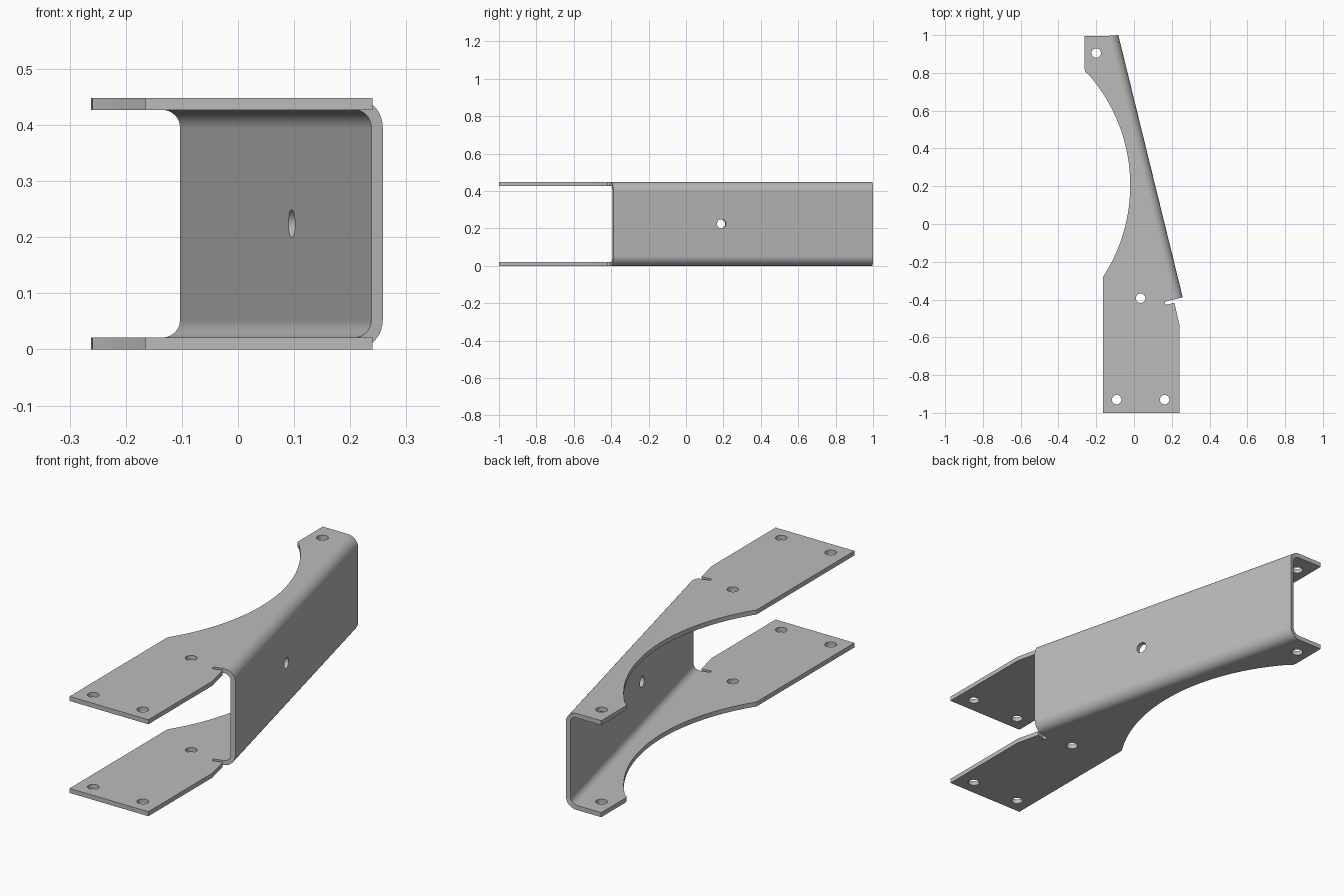
import bpy, bmesh, math
from mathutils import Vector

if "Cube" in bpy.data.objects:
    bpy.data.objects.remove(bpy.data.objects["Cube"])

H, T, R = 0.448, 0.021, 0.052          # height, sheet thickness, outer bend radius
A = Vector((-0.083, 1.0))              # outer web line, back end
B = Vector((0.258, -0.388))            # outer web line, front end
along = (B - A).normalized()
inward = Vector((along.y, -along.x))   # from the web toward the flanges
if inward.x > 0:
    inward.negate()
STEPS = 10


def back_end(d):
    """Point of the back edge at distance d inward from the web."""
    p = A + inward * d
    y = 1.0 - 0.004 * d / R
    return p + along * ((y - p.y) / along.y)


def front_end(d):
    return B + inward * d


# Flange outline, from the front of the bend line round to its back
outline = [front_end(R)]
for i in range(9):                     # round-ended relief slot
    a = math.pi * i / 8
    outline.append(B + inward * (0.09 + 0.009 * math.sin(a))
                   + along * (0.009 - 0.009 * math.cos(a)))
outline.append(B + inward * 0.05 + along * 0.018)
outline += [Vector(p) for p in ((0.24, -0.53), (0.24, -1), (-0.165, -1), (-0.165, -0.285))]
a0, a1 = math.asin(-0.485 / 0.89), math.asin(0.585 / 0.89)
for i in range(41):                    # large scallop
    a = a0 + (a1 - a0) * i / 40
    outline.append(Vector((-0.91 + 0.89 * math.cos(a), 0.205 + 0.89 * math.sin(a))))
outline += [Vector((-0.259, 0.805)), Vector((-0.262, 0.822)), Vector((-0.262, 0.996)), back_end(R)]

# Outer skin: two flanges joined by bends and web
bm = bmesh.new()
profile = []
for i in range(STEPS + 1):
    a = math.pi / 2 * i / STEPS
    profile.append((R - R * math.sin(a), R - R * math.cos(a)))
profile += [(d, H - z) for d, z in reversed(profile)]
rows = [(bm.verts.new((*front_end(d), z)), bm.verts.new((*back_end(d), z))) for d, z in profile]
for (f0, b0), (f1, b1) in zip(rows, rows[1:]):
    bm.faces.new((f0, b0, b1, f1))
for z, (front, back) in ((0, rows[0]), (H, rows[-1])):
    mid = [bm.verts.new((p.x, p.y, z)) for p in outline[1:-1]]
    bm.faces.new([front] + mid + [back])
bmesh.ops.recalc_face_normals(bm, faces=bm.faces[:])
bm.normal_update()
top = max(bm.faces, key=lambda f: f.calc_center_median().z)
if top.normal.z < 0:
    bmesh.ops.reverse_faces(bm, faces=bm.faces[:])
mesh = bpy.data.meshes.new("channel_bracket")
bm.to_mesh(mesh)
bm.free()
bracket = bpy.data.objects.new("channel_bracket", mesh)
bpy.context.collection.objects.link(bracket)

steel = bpy.data.materials.new("grey steel")
steel.diffuse_color = (0.5, 0.5, 0.5, 1)
steel.use_nodes = True
steel.node_tree.nodes["Principled BSDF"].inputs["Base Color"].default_value = steel.diffuse_color
mesh.materials.append(steel)

# Sheet thickness, inside the skin
solid = bracket.modifiers.new("sheet_thickness", 'SOLIDIFY')
solid.thickness, solid.offset, solid.use_even_offset = T, -1, True


def drill(name, centre, axis, depth):
    bpy.ops.mesh.primitive_cylinder_add(vertices=32, radius=0.025, depth=depth, location=centre)
    cutter = bpy.context.object
    cutter.name = name
    cutter.rotation_euler = Vector(axis).to_track_quat('Z', 'Y').to_euler()
    cutter.hide_render = True
    cut = bracket.modifiers.new(name, 'BOOLEAN')
    cut.operation, cut.solver, cut.object = 'DIFFERENCE', 'EXACT', cutter
    return cutter


# Bolt holes through both flanges, and one through the web
cutters = [drill("flange_hole_cutter", (x, y, H / 2), (0, 0, 1), 1)
           for x, y in ((-0.2, 0.905), (0.035, -0.393), (-0.092, -0.93), (0.162, -0.93))]
web = A + along * ((0.19 - A.y) / along.y)
cutters.append(drill("web_hole_cutter", (web.x, web.y, H / 2), (*inward, 0), 0.12))

bpy.ops.object.select_all(action='DESELECT')
bracket.select_set(True)
bpy.context.view_layer.objects.active = bracket
bpy.context.view_layer.update()
for m in list(bracket.modifiers):
    bpy.ops.object.modifier_apply(modifier=m.name)
for c in cutters:
    bpy.data.objects.remove(c)

# Smooth bends and holes, flat sheet faces
bpy.ops.object.shade_smooth_by_angle(angle=math.radians(30))
weighted = bracket.modifiers.new("flat_faces", 'WEIGHTED_NORMAL')
weighted.keep_sharp = True
